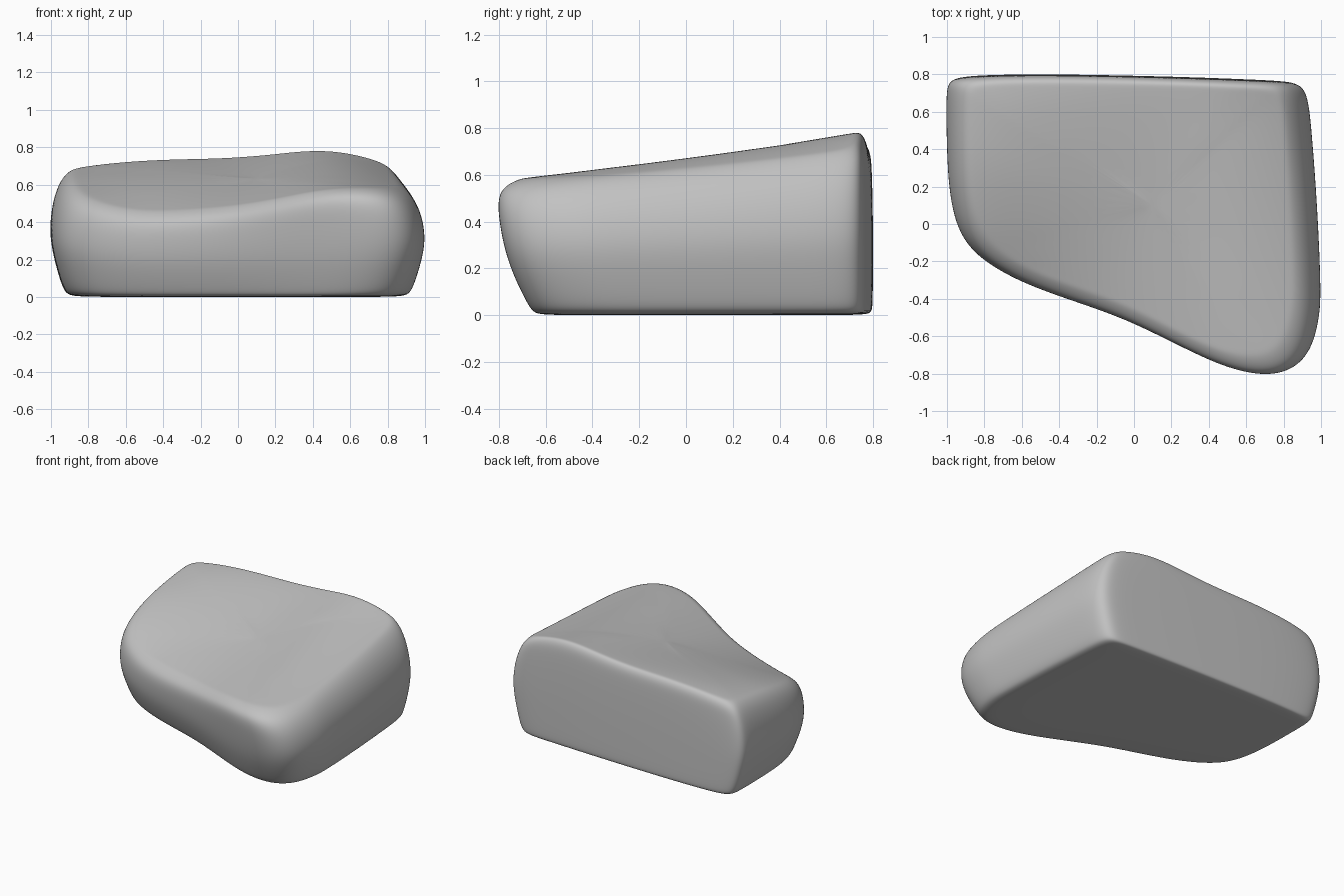
import bpy, bmesh

cube = bpy.data.objects.get("Cube")
if cube:
    bpy.data.objects.remove(cube)


def lerp(table, x):
    """Piecewise linear lookup, held constant at both ends."""
    if x <= table[0][0]:
        return table[0][1]
    for (a, u), (b, v) in zip(table, table[1:]):
        if x <= b:
            return u + (v - u) * (x - a) / (b - a)
    return table[-1][1]


def soft(table, x):
    """Lookup with its corners averaged away."""
    return sum(lerp(table, x + d) for d in (-.08, 0, .08)) / 3


# Widest plan outline, running from the back right corner round the front
outline = [(-1.01, .7), (-1.005, .4), (-.995, .2), (-.965, .02), (-.905, -.11), (-.8, -.21),
           (-.62, -.31), (-.4, -.39), (-.2, -.455), (0, -.53), (.25, -.65), (.5, -.765),
           (.72, -.815), (.87, -.785), (.96, -.68), (1, -.5), (1.005, -.35), (.985, .1),
           (.955, .5), (.935, .69), (.89, .75), (.8, .765), (.62, .773), (.42, .781),
           (.2, .788), (-.1, .795), (-.4, .8), (-.7, .8), (-.94, .79), (-.995, .76)]

# Height along the back edge, then the forward fall of the top and its curve
back_height = [(-1, .66), (-.87, .69), (-.7, .718), (-.4, .737), (0, .742), (.2, .764),
               (.42, .797), (.6, .777), (.8, .718), (.95, .64)]
fall = [(-.95, .19), (-.8, .24), (-.6, .27), (-.4, .255), (0, .205), (.4, .16),
        (.7, .115), (1, .05)]
curve = [(-.9, 1.7), (-.4, 1.4), (0, 1.15), (.4, .95)]

# Wall profile: height fraction, inset at the left, right, front and back
profile = [(0, .16, .16, .2, .035), (.015, .1, .1, .155, .006), (.06, .07, .07, .13, .001),
           (.3, .025, .025, .062, 0), (.5, 0, 0, .025, 0), (.7, .012, .008, .004, .002),
           (.85, .045, .032, -.003, .005), (.95, .09, .066, .015, .01),
           (1, .14, .11, .085, .033)]
CY, FRONT, BACK = .4, 1.2, .4


def top(x, y):
    return soft(back_height, x) - soft(fall, x) * max(0, .75 - y) ** soft(curve, x)


def inset(x, y, left, right, front, back):
    ky = 1 - (back / BACK if y > CY else front / FRONT)
    return x * (1 - (left if x > 0 else right)), CY + (y - CY) * ky


bm = bmesh.new()
rings = []
for frac, *amounts in profile:
    pts = [inset(x, y, *amounts) for x, y in outline]
    rings.append([bm.verts.new((x, y, frac * top(x, y))) for x, y in pts])

# Shrinking rings carry the sloped top and flat base to their middles
cx, cy = .1, .1


def shrink(ring, k, on_top):
    out = []
    for v in ring:
        x, y = cx + (v.co.x - cx) * k, cy + (v.co.y - cy) * k
        out.append(bm.verts.new((x, y, top(x, y) if on_top else 0)))
    return out


bottom, upper = rings[0], rings[-1]
for k in (.95, .8, .55, .25):
    rings.append(shrink(upper, k, True))
rings.insert(0, shrink(bottom, .5, False))

n = len(outline)
for lo, hi in zip(rings, rings[1:]):
    for i in range(n):
        j = (i + 1) % n
        bm.faces.new((lo[i], lo[j], hi[j], hi[i]))
for ring, z in ((rings[0], 0), (rings[-1], top(cx, cy))):
    mid = bm.verts.new((cx, cy, z))
    for i in range(n):
        bm.faces.new((ring[i], ring[(i + 1) % n], mid))
bmesh.ops.recalc_face_normals(bm, faces=bm.faces)
for f in bm.faces:
    f.smooth = True

mesh = bpy.data.meshes.new("rounded_block")
bm.to_mesh(mesh)
bm.free()
block = bpy.data.objects.new("rounded_block", mesh)
bpy.context.collection.objects.link(block)
smooth = block.modifiers.new("smooth_surface", 'SUBSURF')
smooth.levels = smooth.render_levels = 3

# Single plain colour
colour = (.54, .54, .54, 1)
grey = bpy.data.materials.new("plain_grey")
grey.use_nodes = True
grey.diffuse_color = colour
grey.node_tree.nodes["Principled BSDF"].inputs["Base Color"].default_value = colour
mesh.materials.append(grey)
